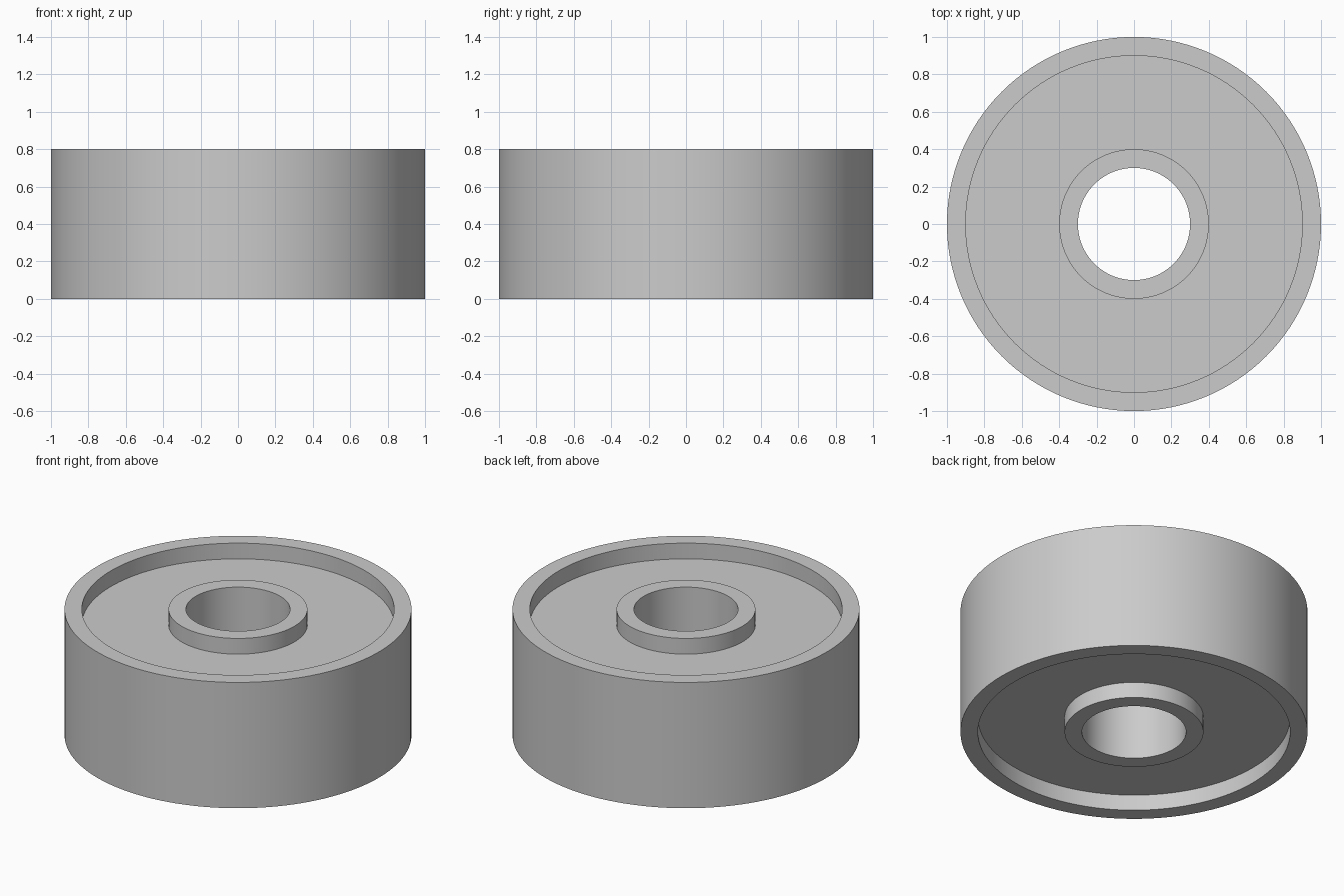
import bpy
import bmesh
from math import radians, tau
from mathutils import Vector

cube = bpy.data.objects.get("Cube")
if cube:
    bpy.data.objects.remove(cube, do_unlink=True)

# Dimensions
SEGMENTS = 128
HEIGHT = 0.8
RECESS = 0.1
BORE, HUB, RIM, OUTER = 0.3, 0.4, 0.9, 1.0

# Plain grey material
grey = bpy.data.materials.new("plain grey")
grey.use_nodes = True
colour = (0.6, 0.6, 0.6, 1)
grey.diffuse_color = colour
grey.node_tree.nodes["Principled BSDF"].inputs["Base Color"].default_value = colour

# Cross-section: top half from bore to outer wall, then mirrored for the underside
top = [(BORE, HEIGHT), (HUB, HEIGHT), (HUB, HEIGHT - RECESS),
       (RIM, HEIGHT - RECESS), (RIM, HEIGHT), (OUTER, HEIGHT)]
profile = top + [(r, HEIGHT - z) for r, z in reversed(top)]

# Spin the closed cross-section into the roller body
bm = bmesh.new()
verts = [bm.verts.new((r, 0, z)) for r, z in profile]
edges = [bm.edges.new((a, b)) for a, b in zip(verts, verts[1:] + verts[:1])]
bmesh.ops.spin(bm, geom=verts + edges, cent=Vector(), axis=(0, 0, 1),
               angle=tau, steps=SEGMENTS)
bmesh.ops.remove_doubles(bm, verts=bm.verts, dist=0.0001)
bmesh.ops.recalc_face_normals(bm, faces=bm.faces)

mesh = bpy.data.meshes.new("roller_body")
bm.to_mesh(mesh)
bm.free()
mesh.materials.append(grey)
body = bpy.data.objects.new("roller_body", mesh)
bpy.context.collection.objects.link(body)

# Smooth round walls, crisp rims
bpy.ops.object.select_all(action='DESELECT')
body.select_set(True)
bpy.context.view_layer.objects.active = body
bpy.ops.object.shade_smooth_by_angle(angle=radians(30))
